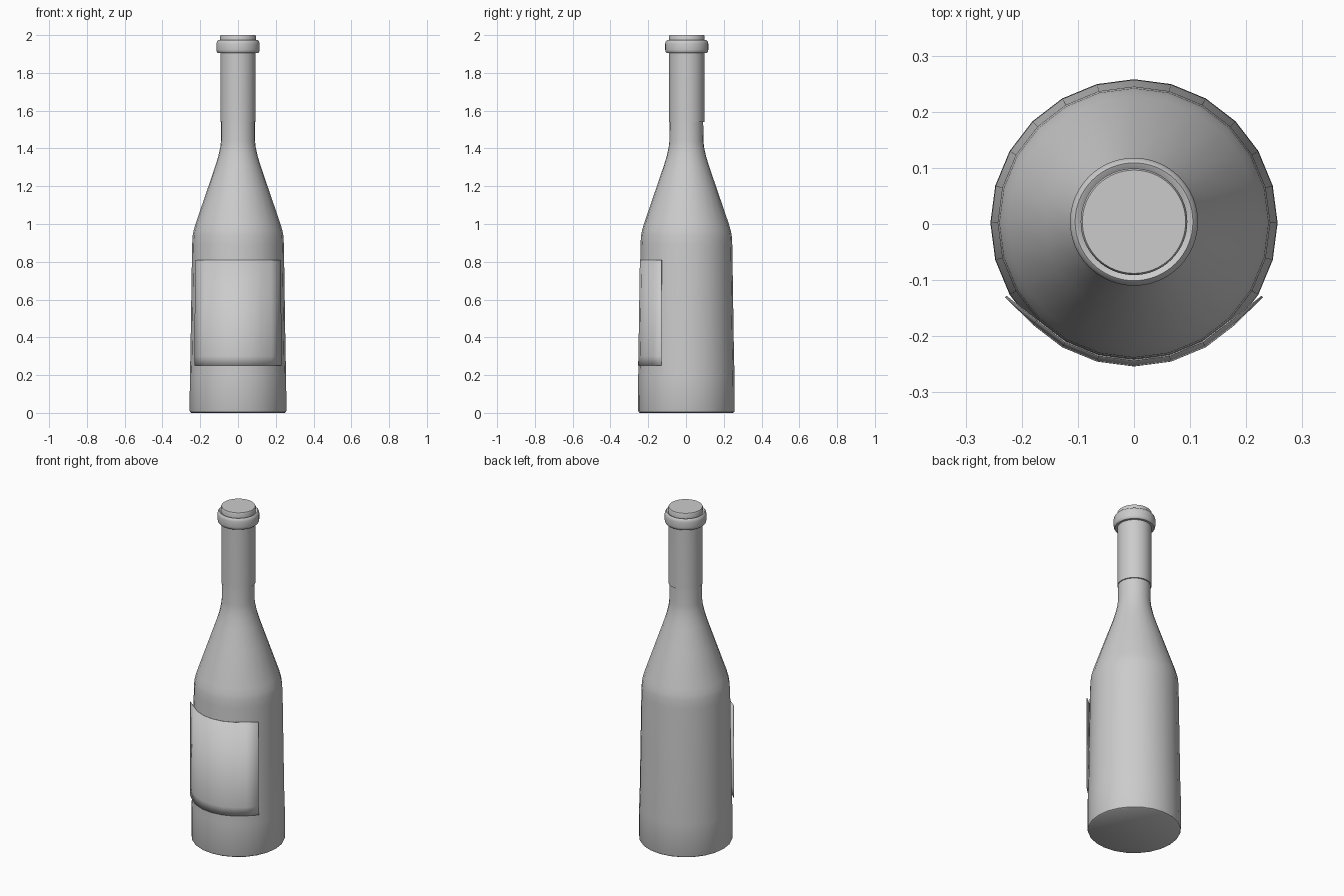
import bpy, bmesh, math

if "Cube" in bpy.data.objects:
    bpy.data.objects.remove(bpy.data.objects["Cube"])


def finish(name, bm, angle=35):
    bmesh.ops.recalc_face_normals(bm, faces=bm.faces)
    mesh = bpy.data.meshes.new(name)
    bm.to_mesh(mesh)
    bm.free()
    ob = bpy.data.objects.new(name, mesh)
    bpy.context.collection.objects.link(ob)
    bpy.ops.object.select_all(action='DESELECT')
    ob.select_set(True)
    bpy.context.view_layer.objects.active = ob
    bpy.ops.object.shade_smooth_by_angle(angle=math.radians(angle))
    return ob


def lathe(name, profile, sides, y=0.0, closed=False):
    """Revolve (radius, z) points; open profiles get flat end caps."""
    bm = bmesh.new()
    rings = []
    for r, z in profile:
        rings.append([bm.verts.new((r * math.cos(2 * math.pi * i / sides),
                                    y + r * math.sin(2 * math.pi * i / sides), z))
                      for i in range(sides)])
    pairs = list(zip(rings, rings[1:]))
    if closed:
        pairs.append((rings[-1], rings[0]))
    for a, b in pairs:
        for i in range(sides):
            j = (i + 1) % sides
            bm.faces.new((a[i], a[j], b[j], b[i]))
    if not closed:
        bm.faces.new(rings[0])
        bm.faces.new(rings[-1])
    return finish(name, bm)


# Glass body: 24-sided, slightly tapered, with a long sloping shoulder
lathe("bottle_body", [
    (0.247, 0.0), (0.253, 0.004), (0.256, 0.012), (0.255, 0.20), (0.252, 0.30),
    (0.243, 0.89), (0.240, 0.94), (0.235, 0.965), (0.225, 1.0), (0.160, 1.19),
    (0.119, 1.31), (0.104, 1.36), (0.094, 1.405), (0.090, 1.44), (0.089, 1.56)],
    24, 0.002)

# Foil sleeve with a flat top
lathe("foil_sleeve", [(0.089, 1.54), (0.093, 1.541), (0.093, 1.91), (0.094, 1.96),
                      (0.095, 1.994), (0.092, 2.0)], 64, 0.004)

# Rounded lip ring around the mouth
lathe("lip_ring", [(0.088, 1.905), (0.106, 1.905), (0.112, 1.911), (0.114, 1.922),
                   (0.114, 1.955), (0.111, 1.967), (0.105, 1.973), (0.098, 1.970),
                   (0.088, 1.962)], 64, 0.004, closed=True)

# Front label: thin sheet hugging the glass, side edges lifting slightly
bm = bmesh.new()
rows = []
for z, base in ((0.25, 0.2545), (0.30, 0.2530), (0.81, 0.2452)):
    row = []
    for k in range(9):
        a = math.radians(210 + 15 * k)
        r = base + (0.001 if 0 < k < 8 else 0.013)
        if k in (0, 8):
            r = 0.2655 - 0.004 * (z - 0.25)
        row.append(bm.verts.new((r * math.cos(a), 0.002 + r * math.sin(a), z)))
    rows.append(row)
for a, b in zip(rows, rows[1:]):
    for i in range(8):
        bm.faces.new((a[i], a[i + 1], b[i + 1], b[i]))
label = finish("front_label", bm)
mod = label.modifiers.new("thickness", 'SOLIDIFY')
mod.thickness = 0.002
